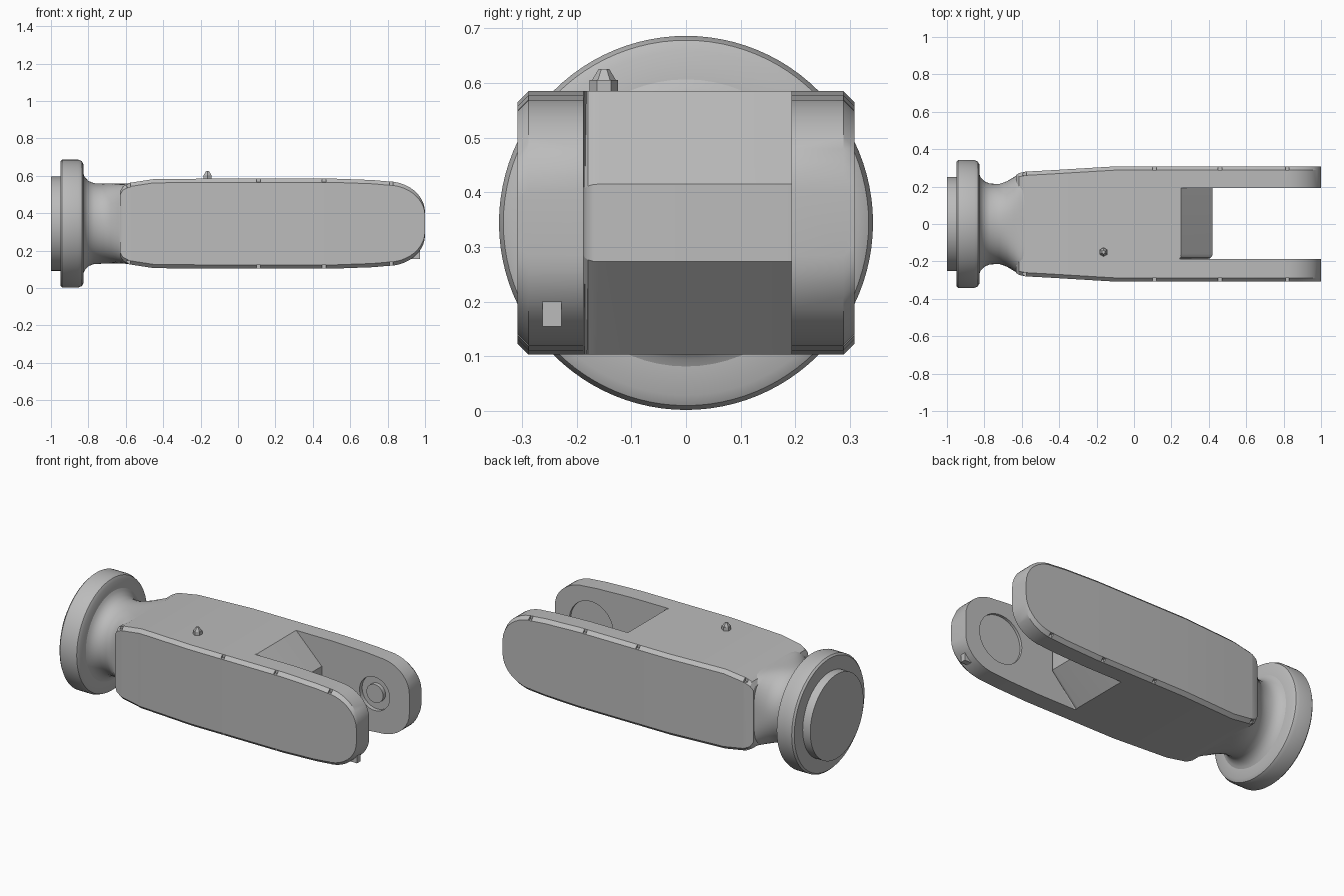
import bpy, bmesh, math
from mathutils import Matrix, Vector

default = bpy.data.objects.get("Cube")
if default:
    bpy.data.objects.remove(default, do_unlink=True)

MID = 0.344  # height of the long axis

steel = bpy.data.materials.new("grey steel")
steel.use_nodes = True
grey = (0.5, 0.5, 0.5, 1)
steel.diffuse_color = grey
steel.node_tree.nodes["Principled BSDF"].inputs["Base Color"].default_value = grey


def finish(name, bm, angle=30):
    bmesh.ops.recalc_face_normals(bm, faces=bm.faces)
    mesh = bpy.data.meshes.new(name)
    bm.to_mesh(mesh)
    bm.free()
    mesh.materials.append(steel)
    obj = bpy.data.objects.new(name, mesh)
    bpy.context.collection.objects.link(obj)
    smooth(obj, angle)
    return obj


def smooth(obj, angle=30):
    bpy.ops.object.select_all(action="DESELECT")
    obj.select_set(True)
    bpy.context.view_layer.objects.active = obj
    bpy.ops.object.shade_smooth_by_angle(angle=math.radians(angle))


def loft(name, rings, angle=30):
    """Skin a list of closed rings and cap both ends."""
    bm = bmesh.new()
    loops = [[bm.verts.new(p) for p in ring] for ring in rings]
    n = len(loops[0])
    for a, b in zip(loops, loops[1:]):
        for i in range(n):
            j = (i + 1) % n
            bm.faces.new((a[i], a[j], b[j], b[i]))
    bm.faces.new(loops[0])
    bm.faces.new(loops[-1])
    return finish(name, bm, angle)


def oval(x, w, h, power=2, n=64):
    """Ring across the long axis, from round to nearly square."""
    pts = []
    for i in range(n):
        c, s = math.cos(math.tau * i / n), math.sin(math.tau * i / n)
        k = (abs(c) ** power + abs(s) ** power) ** (-1 / power)
        pts.append((x, w * c * k, MID + h * s * k))
    return pts


def chamfered(x, w, h, c=0.02):
    corner = [(w, h - c), (w - c, h), (c - w, h), (-w, h - c)]
    corner += [(-y, -z) for y, z in corner]
    return [(x, y, MID + z) for y, z in corner]


def disc(name, x, y, radius, depth, sides=48):
    bm = bmesh.new()
    bmesh.ops.create_cone(bm, cap_ends=True, segments=sides, radius1=radius,
                          radius2=radius, depth=depth,
                          matrix=Matrix.Translation((x, y, MID)) @ Matrix.Rotation(math.pi / 2, 4, "X"))
    return finish(name, bm)


def block(name, low, high):
    bm = bmesh.new()
    low, high = Vector(low), Vector(high)
    bmesh.ops.create_cube(bm, size=1, matrix=Matrix.Translation((low + high) / 2)
                          @ Matrix.Diagonal((*(high - low), 1)))
    return finish(name, bm)


def cut(target, cutter):
    cutter.hide_render = True
    mod = target.modifiers.new("cut", "BOOLEAN")
    mod.operation, mod.object, mod.solver = "DIFFERENCE", cutter, "EXACT"
    bpy.ops.object.select_all(action="DESELECT")
    bpy.context.view_layer.objects.active = target
    target.select_set(True)
    bpy.ops.object.modifier_apply(modifier=mod.name)
    bpy.data.objects.remove(cutter, do_unlink=True)


# Round flange with its end boss
flange_profile = [(-1, 0.252), (-0.95, 0.252), (-0.95, 0.332), (-0.94, 0.342),
                  (-0.855, 0.342), (-0.835, 0.334), (-0.825, 0.315), (-0.825, 0.24)]
loft("flange", [oval(x, r, r, n=96) for x, r in flange_profile])

# Neck blending from round into the square body
neck = [(-0.83, 0.275, 0.275, 2), (-0.82, 0.25, 0.25, 2), (-0.8, 0.228, 0.228, 2),
        (-0.77, 0.216, 0.216, 2), (-0.72, 0.214, 0.214, 2.1), (-0.68, 0.228, 0.214, 2.5),
        (-0.64, 0.252, 0.214, 3.5), (-0.61, 0.268, 0.214, 5), (-0.55, 0.272, 0.218, 8)]
loft("neck", [oval(*s) for s in neck], 40)

# Body and fork, lofted along x as chamfered rectangles
stations = [(-0.63, 0.262, 0.175), (-0.615, 0.272, 0.2), (-0.58, 0.28, 0.218),
            (-0.45, 0.287, 0.238), (-0.1, 0.308, 0.241), (0.5, 0.308, 0.241),
            (0.72, 0.308, 0.233)]
stations += [(0.8 + 0.2 * math.sin(a), 0.308, 0.06 + 0.166 * math.cos(a))
             for a in [math.pi / 2 * i / 10 for i in range(11)]]
body = loft("fork_body", [chamfered(*s) for s in stations], 25)

# Slot between the prongs, with a wedge-shaped root and one filleted side
slot_outline = [(1.2, 0.8), (0.05, 0.785), (0.42, 0.415),
                (0.42, 0.273), (0.05, -0.097), (1.2, -0.1)]
bm = bmesh.new()
sides = [[bm.verts.new((x, y, z)) for x, z in slot_outline] for y in (-0.187, 0.193)]
for side in sides:
    bm.faces.new(side)
for i in range(6):
    j = (i + 1) % 6
    bm.faces.new((sides[0][i], sides[0][j], sides[1][j], sides[1][i]))
root = [bm.edges.get((sides[0][i], sides[0][i + 1])) for i in (1, 2, 3)]
bmesh.ops.bevel(bm, geom=root, offset=0.028, segments=4, profile=0.5, affect="EDGES")
cut(body, finish("slot_cutter", bm))

# Round recesses on the inner faces of the prongs
cut(body, disc("front_recess_cutter", 0.76, -0.187, 0.145, 0.03))
cut(body, disc("back_recess_cutter", 0.77, 0.193, 0.1, 0.05))
disc("back_pin_boss", 0.77, 0.21, 0.055, 0.03)

# Small nicks along the outer edges
for x in (-0.585, 0.11, 0.46, 0.82):
    for side in (-1, 1):
        for level in (-1, 1):
            y = side * (0.278 if x < -0.5 else 0.306)
            z = MID + level * (0.215 if x < -0.5 else 0.222 if x > 0.8 else 0.24)
            cut(body, block("nick_cutter", (x - 0.01, y - 0.018, z - 0.018),
                            (x + 0.01, y + 0.018, z + 0.018)))
smooth(body, 25)

# Broken lip at the tip of the front prong
block("front_prong_lip", (0.9, -0.262, 0.155), (0.972, -0.228, 0.33))

# Grease fitting on top
bm = bmesh.new()
for radius, top, low, high in ((0.026, 0.026, 0.575, 0.605), (0.022, 0.01, 0.605, 0.625)):
    bmesh.ops.create_cone(bm, cap_ends=True, segments=6, radius1=radius, radius2=top,
                          depth=high - low,
                          matrix=Matrix.Translation((-0.163, -0.15, (low + high) / 2)))
finish("grease_fitting", bm)
